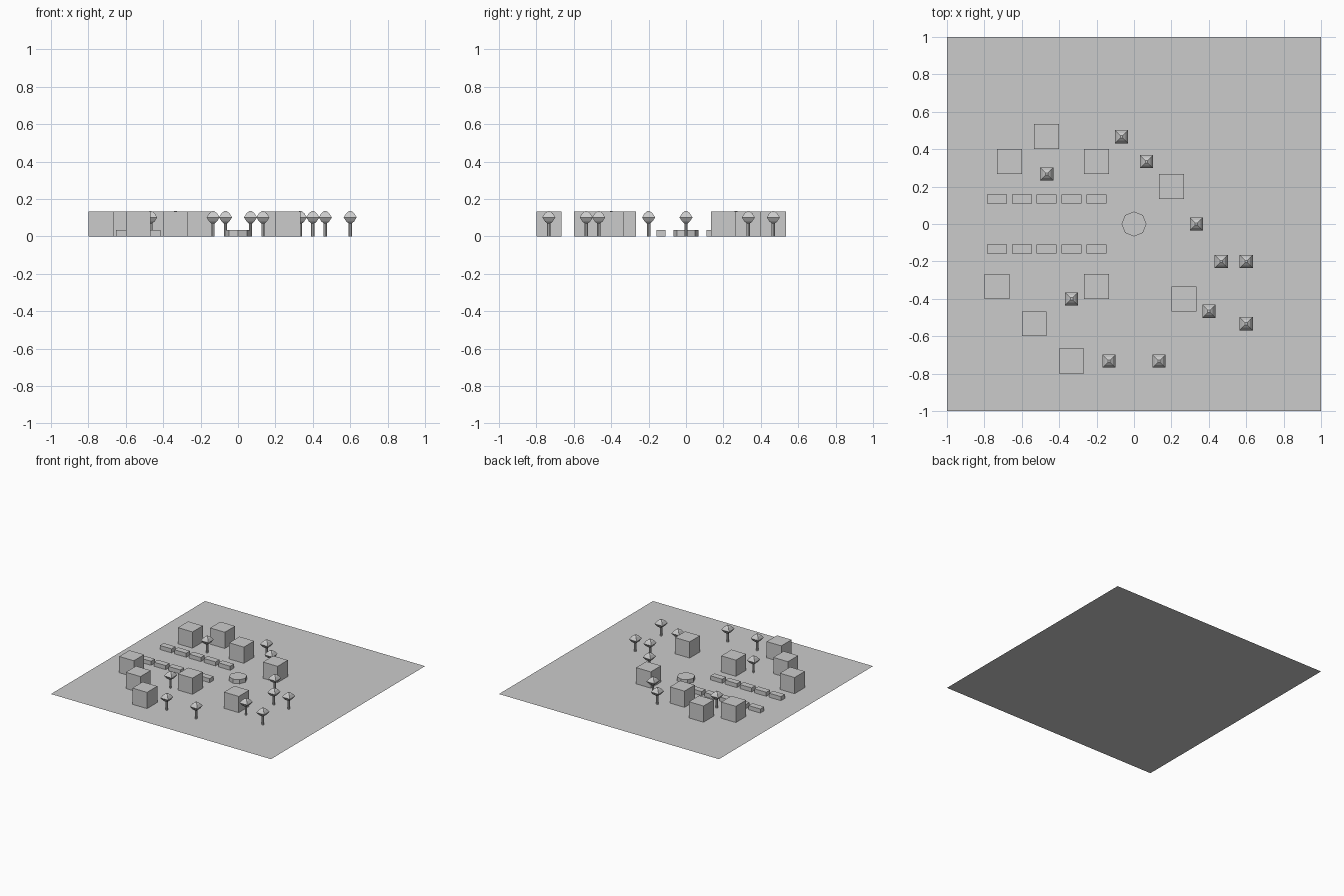
import bpy, bmesh, math

if "Cube" in bpy.data.objects:
    bpy.data.objects.remove(bpy.data.objects["Cube"])

U = 1 / 15  # layout module


def add_object(name, bm):
    mesh = bpy.data.meshes.new(name)
    bm.to_mesh(mesh)
    bm.free()
    obj = bpy.data.objects.new(name, mesh)
    bpy.context.collection.objects.link(obj)
    return obj


def lathe(name, x, y, profile, sides, turn=0.0):
    """Closed low-poly turned shape from (radius, height) pairs."""
    bm = bmesh.new()
    rings = []
    for r, z in profile:
        rings.append([bm.verts.new((x + r * math.cos(turn + math.tau * i / sides),
                                    y + r * math.sin(turn + math.tau * i / sides), z))
                      for i in range(sides)])
    for low, high in zip(rings, rings[1:]):
        for i in range(sides):
            j = (i + 1) % sides
            bm.faces.new((low[i], low[j], high[j], high[i]))
    bm.faces.new(rings[0][::-1])
    bm.faces.new(rings[-1])
    return add_object(name, bm)


def box(name, x, y, sx, sy, h):
    bm = bmesh.new()
    bmesh.ops.create_cube(bm, size=1)
    for v in bm.verts:
        v.co = (x + v.co.x * sx, y + v.co.y * sy, (v.co.z + 0.5) * h)
    return add_object(name, bm)


# Flat ground sheet
bm = bmesh.new()
bmesh.ops.create_grid(bm, x_segments=1, y_segments=1, size=1)
add_object("ground", bm)

# House blocks (positions in modules)
houses = [(-7, 7), (-10, 5), (-3, 5), (3, 3), (-11, -5),
          (-3, -5), (4, -6), (-8, -8), (-5, -11)]
for x, y in houses:
    box("house", x * U, y * U, 2 * U, 2 * U, 2 * U)

# Two rows of market stalls
for side in (-1, 1):
    for i in range(5):
        box("stall", (-11 + 2 * i) * U, side * 2 * U, 0.107, 0.05, U / 2)

# Central fountain
lathe("fountain", 0, 0, [(U, 0), (U, U / 2)], 8)

# Trees: thin trunk and four-sided crown
trees = [(-1, 7), (1, 5), (-7, 4), (5, 0), (7, -3), (9, -3),
         (-5, -6), (6, -7), (9, -8), (-2, -11), (2, -11)]
k = math.sqrt(2)
crown = [(0.007 * k, 0.068), (0.021 * k, 0.08), (0.035 * k, 0.102),
         (0.021 * k, 0.124), (0.006 * k, 0.136)]
for x, y in trees:
    lathe("tree_trunk", x * U, y * U, [(0.009, 0), (0.009, 0.075)], 8)
    lathe("tree_crown", x * U, y * U, crown, 4, math.pi / 4)
